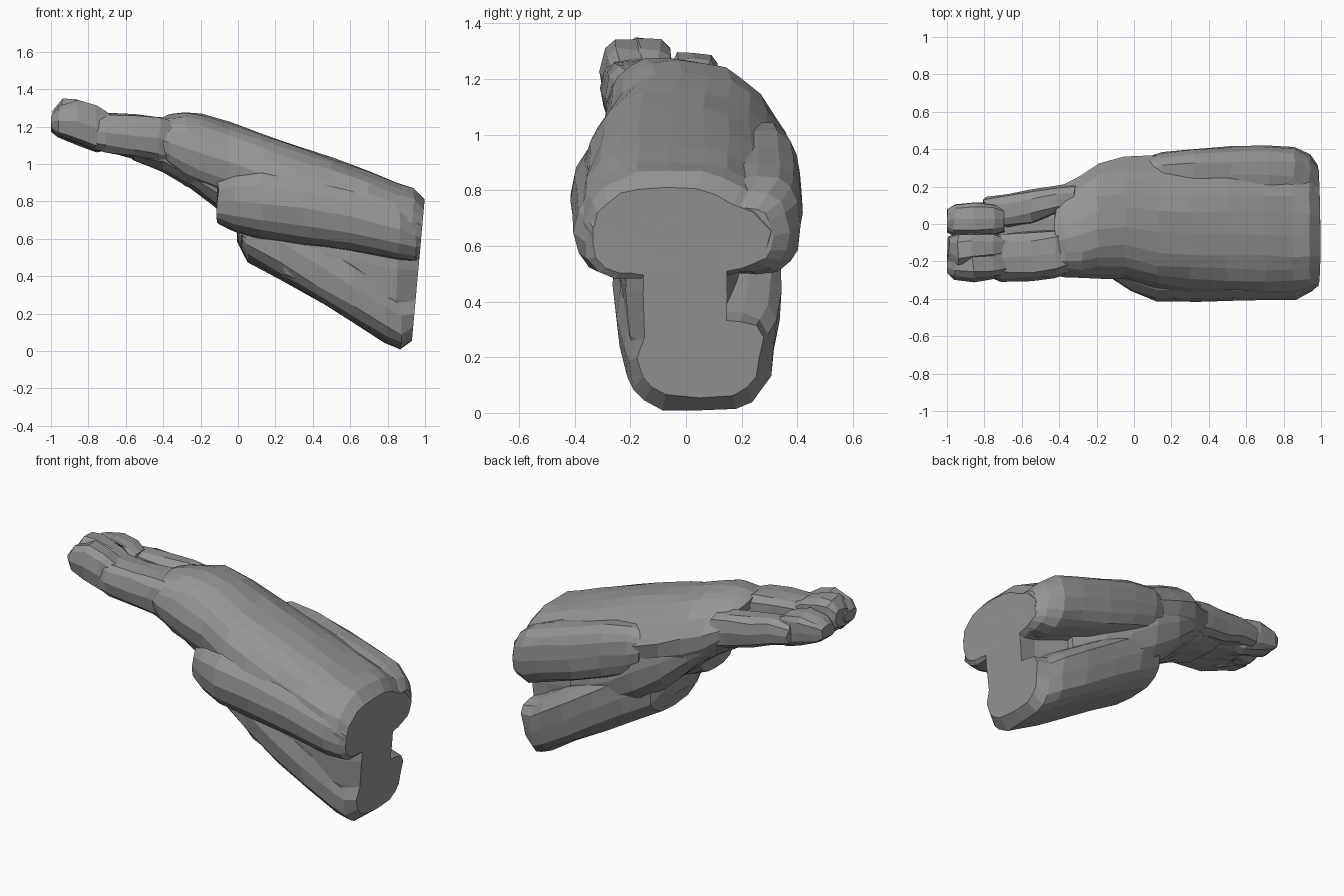
import bpy, bmesh, math, random

random.seed(4)
grey = bpy.data.materials.new("clay_grey")
grey.diffuse_color = (0.3, 0.3, 0.3, 1)


def spow(v, p):
    return math.copysign(abs(v) ** p, v)


def loft(name, stations, sides=16, square=2.7, taper=0.0, shift=0.0, rough=0.007):
    """Skin rounded sections; each station is (x, y_min, y_max, z_min, z_max)."""
    bm = bmesh.new()
    rings = []
    for x, y0, y1, z0, z1 in stations:
        ring = []
        for i in range(sides):
            a = 2 * math.pi * i / sides
            c, s = spow(math.cos(a), 2 / square), spow(math.sin(a), 2 / square)
            up = max(0, s)
            y = (y0 + y1) / 2 + c * (y1 - y0) / 2 * (1 - taper * up) + shift * up
            z = (z0 + z1) / 2 + s * (z1 - z0) / 2
            px = x + random.uniform(-rough, rough)
            y += random.uniform(-rough, rough)
            z += random.uniform(-rough, rough)
            # the thick end is cut off by one leaning plane
            px = max(-1.0, min(px, 0.925 + 0.09 * z, 1.0))
            ring.append(bm.verts.new((px, y, max(z, 0))))
        rings.append(ring)
    for a, b in zip(rings, rings[1:]):
        for i in range(sides):
            j = (i + 1) % sides
            bm.faces.new((a[i], a[j], b[j], b[i]))
    bm.faces.new(rings[0])
    bm.faces.new(rings[-1])
    bmesh.ops.recalc_face_normals(bm, faces=bm.faces)
    me = bpy.data.meshes.new(name)
    bm.to_mesh(me)
    bm.free()
    me.materials.append(grey)
    ob = bpy.data.objects.new(name, me)
    bpy.context.collection.objects.link(ob)
    return ob


# main sloping slab
loft("upper_mass", [
    (-0.42, -0.27, 0.18, 1.02, 1.24),
    (-0.37, -0.28, 0.21, 0.97, 1.26),
    (-0.28, -0.29, 0.26, 0.89, 1.275),
    (-0.19, -0.29, 0.33, 0.84, 1.27),
    (-0.05, -0.29, 0.36, 0.79, 1.22),
    (0.13, -0.35, 0.365, 0.72, 1.16),
    (0.30, -0.37, 0.37, 0.64, 1.105),
    (0.50, -0.38, 0.38, 0.58, 1.035),
    (0.70, -0.39, 0.38, 0.53, 0.965),
    (0.85, -0.39, 0.37, 0.50, 0.905),
    (0.94, -0.37, 0.35, 0.49, 0.87),
    (1.00, -0.34, 0.30, 0.49, 0.81),
], sides=20, taper=0.27, shift=-0.05)

# folded roll along the front
loft("front_roll", [
    (-0.11, -0.30, 0.02, 0.68, 0.93),
    (-0.02, -0.36, 0.04, 0.64, 0.96),
    (0.12, -0.41, 0.04, 0.60, 0.99),
    (0.35, -0.41, 0.04, 0.56, 0.96),
    (0.60, -0.405, 0.04, 0.53, 0.90),
    (0.86, -0.40, 0.04, 0.49, 0.81),
    (0.95, -0.365, 0.04, 0.48, 0.76),
    (0.99, -0.34, 0.04, 0.50, 0.72),
], square=2.6)

# matching roll along the rear
loft("rear_roll", [
    (0.08, 0.12, 0.36, 0.80, 1.02),
    (0.15, 0.10, 0.385, 0.74, 1.05),
    (0.32, 0.10, 0.405, 0.67, 1.02),
    (0.52, 0.10, 0.42, 0.60, 0.96),
    (0.72, 0.10, 0.42, 0.54, 0.90),
    (0.86, 0.10, 0.415, 0.50, 0.85),
    (0.94, 0.10, 0.37, 0.51, 0.80),
    (0.99, 0.10, 0.31, 0.53, 0.74),
], square=2.6)

# recessed web joining upper and lower masses
loft("waist", [
    (0.02, -0.20, 0.20, 0.56, 0.90),
    (0.25, -0.25, 0.24, 0.38, 0.80),
    (0.60, -0.24, 0.20, 0.22, 0.75),
    (0.85, -0.21, 0.15, 0.18, 0.70),
    (1.00, -0.155, 0.15, 0.15, 0.70),
], square=4)

# wedge hanging below
loft("lower_mass", [
    (0.00, -0.16, 0.22, 0.58, 0.90),
    (0.05, -0.21, 0.29, 0.48, 0.88),
    (0.22, -0.25, 0.33, 0.385, 0.78),
    (0.42, -0.26, 0.335, 0.265, 0.66),
    (0.62, -0.25, 0.335, 0.145, 0.53),
    (0.79, -0.22, 0.32, 0.045, 0.42),
    (0.87, -0.20, 0.29, 0.005, 0.37),
    (0.96, -0.17, 0.27, 0.06, 0.34),
], square=3.2, taper=-0.03, shift=0.02)

# rear flank that closes the groove toward the neck
loft("rear_flank", [
    (-0.34, 0.00, 0.20, 0.96, 1.12),
    (-0.20, 0.00, 0.30, 0.85, 1.10),
    (-0.05, 0.00, 0.345, 0.70, 1.06),
    (0.12, 0.00, 0.36, 0.55, 1.00),
    (0.30, 0.00, 0.345, 0.48, 0.86),
    (0.45, 0.00, 0.30, 0.42, 0.76),
    (0.65, 0.00, 0.23, 0.38, 0.64),
], sides=14)

# underside linking the wedge to the neck
loft("neck_underside", [
    (-0.56, -0.22, 0.13, 1.02, 1.12),
    (-0.40, -0.25, 0.17, 0.96, 1.18),
    (-0.25, -0.25, 0.22, 0.87, 1.15),
    (-0.12, -0.24, 0.27, 0.77, 1.10),
    (0.06, -0.20, 0.28, 0.60, 1.00),
], sides=14)

# long front finger and its two tips
loft("front_finger", [
    (-0.82, -0.27, -0.07, 1.09, 1.26),
    (-0.71, -0.305, -0.05, 1.06, 1.275),
    (-0.55, -0.30, -0.04, 1.03, 1.27),
    (-0.42, -0.285, -0.03, 1.01, 1.255),
    (-0.34, -0.26, 0.00, 1.00, 1.23),
], sides=12, square=3.2)
loft("front_tip", [
    (-1.00, -0.26, -0.14, 1.19, 1.26),
    (-0.96, -0.295, -0.11, 1.15, 1.31),
    (-0.86, -0.305, -0.11, 1.11, 1.34),
    (-0.76, -0.30, -0.11, 1.07, 1.31),
    (-0.68, -0.27, -0.13, 1.07, 1.26),
], sides=10, square=3)
loft("middle_tip", [
    (-0.99, -0.19, -0.07, 1.18, 1.29),
    (-0.94, -0.23, -0.05, 1.14, 1.35),
    (-0.87, -0.23, -0.04, 1.12, 1.35),
    (-0.75, -0.21, -0.05, 1.09, 1.31),
    (-0.68, -0.17, -0.07, 1.11, 1.26),
], sides=10, square=3)

# rear finger with a bulbous tip
loft("rear_finger", [
    (-0.80, 0.02, 0.14, 1.10, 1.23),
    (-0.68, -0.02, 0.165, 1.07, 1.24),
    (-0.55, 0.00, 0.18, 1.03, 1.23),
    (-0.42, 0.05, 0.20, 1.00, 1.22),
    (-0.32, 0.04, 0.22, 0.97, 1.20),
], sides=10)
loft("rear_tip", [
    (-1.00, -0.04, 0.08, 1.17, 1.25),
    (-0.96, -0.06, 0.11, 1.14, 1.28),
    (-0.85, -0.06, 0.12, 1.10, 1.30),
    (-0.75, -0.06, 0.115, 1.06, 1.28),
    (-0.69, -0.04, 0.09, 1.07, 1.24),
], sides=12, square=3)

# low web between the two fingers
loft("finger_web", [
    (-0.80, -0.18, 0.08, 1.09, 1.18),
    (-0.55, -0.18, 0.12, 1.03, 1.15),
    (-0.35, -0.18, 0.14, 0.98, 1.18),
], sides=10)
